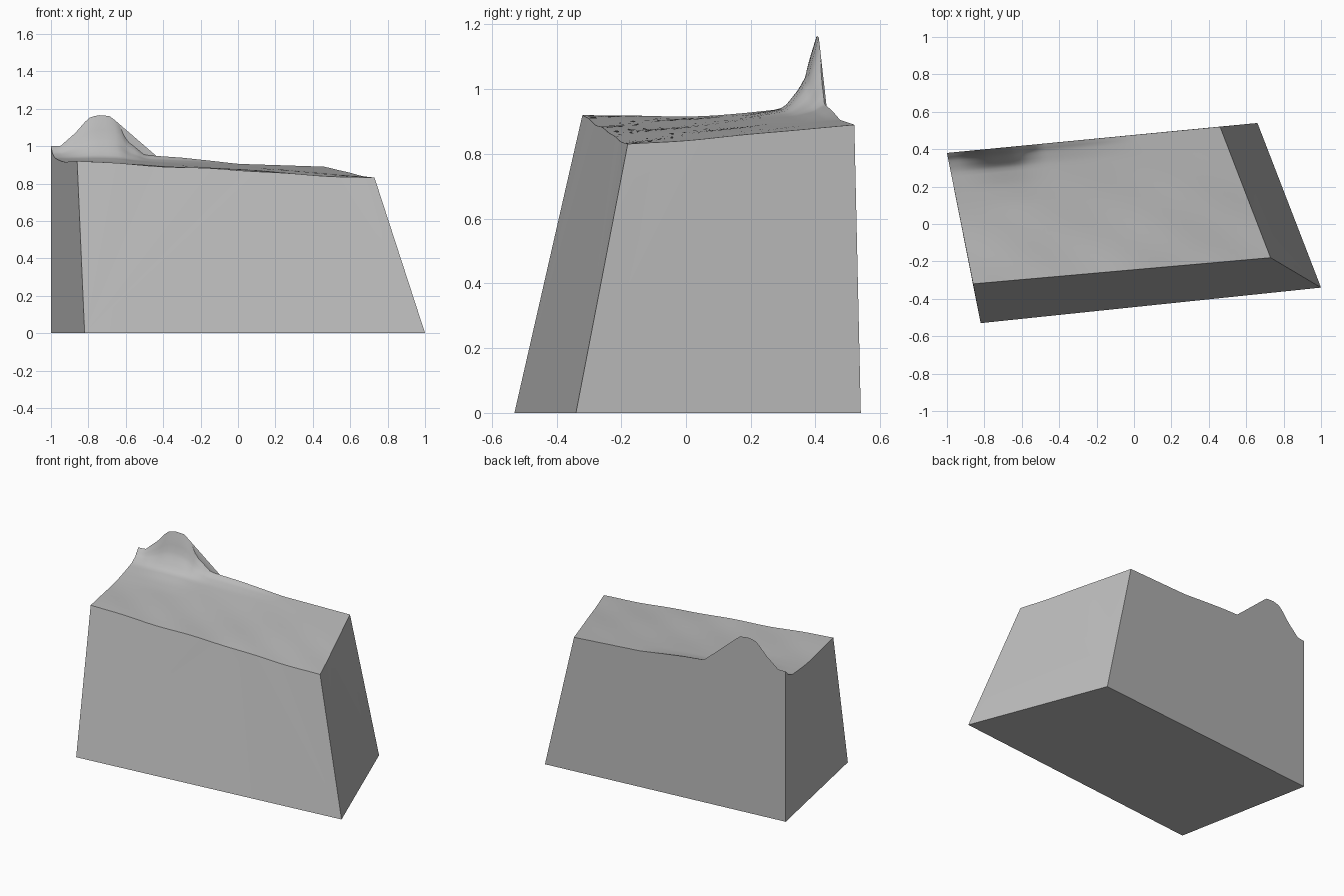
import bpy, bmesh, math
from mathutils import Vector

cube = bpy.data.objects.get("Cube")
if cube:
    bpy.data.objects.remove(cube, do_unlink=True)

# Corners in order: front right, front left, back left, back right
BASE = [Vector(p) for p in ((-0.82, -0.53, 0), (1, -0.34, 0), (0.66, 0.54, 0), (-1, 0.38, 0))]
TOP = [Vector(p) for p in ((-0.86, -0.32, 0.92), (0.73, -0.18, 0.827), (0.46, 0.52, 0.89), (-1, 0.38, 0.94))]

# Height of the back ridge along x, and its fall-off towards the front
RIDGE = [(-1, 1.0), (-0.95, 1.0), (-0.87, 1.07), (-0.8, 1.15), (-0.75, 1.166), (-0.68, 1.16),
         (-0.63, 1.11), (-0.6, 1.03), (-0.57, 1.01), (-0.5, 0.952), (-0.3, 0.938),
         (-0.15, 0.922), (0, 0.905), (0.46, 0.89)]
FALL = [(0, 1), (0.02, 0.72), (0.035, 0.45), (0.06, 0.29), (0.1, 0.08), (0.2, 0.02), (0.3, 0)]
COLS, ROWS = 56, 28


def lookup(table, x):
    if x <= table[0][0]:
        return table[0][1]
    for (x0, y0), (x1, y1) in zip(table, table[1:]):
        if x <= x1:
            return y0 + (y1 - y0) * (x - x0) / (x1 - x0)
    return table[-1][1]


def ground_point(u, v):
    front, back = TOP[0].lerp(TOP[1], u), TOP[3].lerp(TOP[2], u)
    p = front.lerp(back, v)
    # Flat shelf on the right end, then the ridge and gentle ripples
    p.z -= 0.012 * math.sin(math.pi * v) * (1 - u)
    p.z += (lookup(RIDGE, back.x) - back.z) * lookup(FALL, (back - p).xy.length)
    p.z += 0.004 * math.sin(17 * u + 3 * v) * math.sin(9 * v + 5 * u) * (1 - v)
    return p


mat = bpy.data.materials.new("stone grey")
mat.use_nodes = True
grey = (0.5, 0.5, 0.5, 1)
mat.diffuse_color = grey
mat.node_tree.nodes["Principled BSDF"].inputs["Base Color"].default_value = grey

# Terrain surface, with rows packed towards the ridge
bm = bmesh.new()
grid = [[bm.verts.new(ground_point(i / COLS, 1 - (1 - j / ROWS) ** 2)) for i in range(COLS + 1)]
        for j in range(ROWS + 1)]
for low, high in zip(grid, grid[1:]):
    for i in range(COLS):
        bm.faces.new((low[i], low[i + 1], high[i + 1], high[i])).smooth = True

# Sloping walls and floor
floor = [bm.verts.new(p) for p in BASE]
rims = [grid[0], [row[-1] for row in grid], grid[-1][::-1], [row[0] for row in grid][::-1]]
walls = []
for k, rim in enumerate(rims):
    walls.append(bm.faces.new([floor[k], floor[(k + 1) % 4]] + rim[::-1]))
bm.faces.new(floor[::-1])
bmesh.ops.triangulate(bm, faces=walls)
bmesh.ops.recalc_face_normals(bm, faces=bm.faces)

mesh = bpy.data.meshes.new("terrain_block")
bm.to_mesh(mesh)
bm.free()
mesh.materials.append(mat)
block = bpy.data.objects.new("terrain_block", mesh)
bpy.context.collection.objects.link(block)
bpy.context.view_layer.objects.active = block
block.select_set(True)
bpy.ops.object.shade_smooth_by_angle(angle=math.radians(35))
